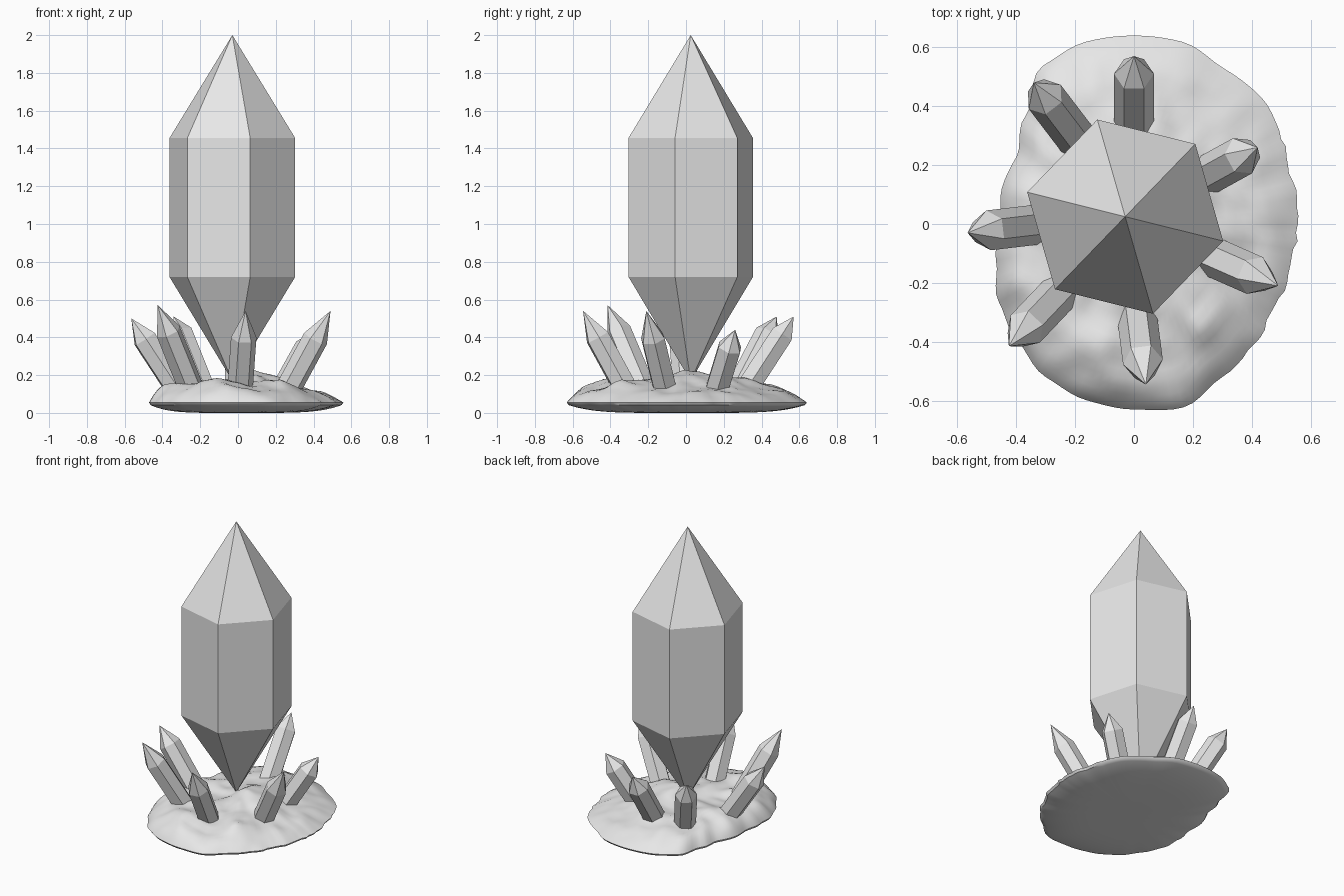
import bpy, bmesh, math, random
from mathutils import Vector, noise

random.seed(4)
cube = bpy.data.objects.get("Cube")
if cube:
    bpy.data.objects.remove(cube)

grey = bpy.data.materials.new("stone_grey")
grey.use_nodes = True
grey.diffuse_color = (0.8, 0.8, 0.8, 1)
grey.node_tree.nodes["Principled BSDF"].inputs["Base Color"].default_value = (0.8, 0.8, 0.8, 1)


def finish(name, bm):
    bmesh.ops.recalc_face_normals(bm, faces=bm.faces)
    mesh = bpy.data.meshes.new(name)
    bm.to_mesh(mesh)
    bm.free()
    mesh.materials.append(grey)
    obj = bpy.data.objects.new(name, mesh)
    bpy.context.collection.objects.link(obj)
    return obj


def bridge(bm, a, b):
    for i in range(len(a)):
        j = (i + 1) % len(a)
        bm.faces.new((a[i], a[j], b[j], b[i]))


def fan(bm, ring, apex):
    for i in range(len(ring)):
        bm.faces.new((ring[i], ring[(i + 1) % len(ring)], apex))


def crystal(name, base, tip, radius, point_low, point_high, turn):
    """Six-sided crystal along base -> tip; point lengths are along the axis."""
    base, tip = Vector(base), Vector(tip)
    axis = (tip - base).normalized()
    side = axis.cross(Vector((0, 1, 0)) if abs(axis.z) > 0.999 else Vector((0, 0, 1))).normalized()
    if abs(axis.z) > 0.999:
        side = Vector((1, 0, 0))
    up = axis.cross(side)
    bm = bmesh.new()

    def ring(centre):
        angles = [turn + k * math.pi / 3 for k in range(6)]
        return [bm.verts.new(centre + radius * (side * math.cos(a) + up * math.sin(a))) for a in angles]

    low, high = ring(base + axis * point_low), ring(tip - axis * point_high)
    bridge(bm, low, high)
    fan(bm, high, bm.verts.new(tip))
    if point_low:
        fan(bm, low, bm.verts.new(base))
    else:
        bm.faces.new(low)
    return finish(name, bm)


# Large double-pointed crystal
crystal("main_crystal", (-0.03, 0.025, 0.17), (-0.03, 0.025, 2.0), 0.343, 0.55, 0.545, math.radians(-14))

# Ring of small leaning crystals: base, tip, point length
small = {
    "back": ((0, 0.31, 0.11), (0, 0.57, 0.51), 0.11),
    "back_right": ((-0.18, 0.27, 0.11), (-0.34, 0.48, 0.51), 0.11),
    "right": ((-0.31, 0, 0.11), (-0.565, -0.03, 0.5), 0.13),
    "front_right": ((-0.24, -0.22, 0.11), (-0.425, -0.415, 0.57), 0.16),
    "front": ((0.01, -0.31, 0.11), (0.04, -0.545, 0.54), 0.16),
    "front_left": ((0.24, -0.1, 0.08), (0.49, -0.21, 0.54), 0.17),
    "back_left": ((0.22, 0.15, 0.08), (0.42, 0.26, 0.44), 0.11),
}
for name, (base, tip, point) in small.items():
    crystal(name + "_crystal", base, tip, 0.068, 0, point, 0)

# Rock base: uneven outline given as radii at equal angles
outline = [.56, .565, .585, .61, .61, .64, .64, .64, .62, .52, .46, .465,
           .45, .485, .53, .56, .6, .62, .63, .645, .6, .58, .565, .56]
SEG, RINGS = 120, 18


def outline_radius(angle):
    t = angle / math.tau * len(outline)
    i, f = int(t), t - int(t)
    f = f * f * (3 - 2 * f)
    n = len(outline)
    return outline[i % n] * (1 - f) + outline[(i + 1) % n] * f


def top_height(x, y, s):
    # Thick rounded rim at front right, thin tapered rim at back left
    lean = max(0, min(1, 0.5 + x - 0.4 * y * -1))
    power = 10 - 7 * lean
    p = Vector((x, y, 0))
    lumps = noise.noise(p * 4.5) * 0.04 + noise.noise(p * 11) * 0.02
    hump = 0.05 * math.exp(-((x - 0.08) ** 2 + y * y) / 0.04)
    return 0.055 + (1 - s ** power) * (0.1 + lumps + hump)


bm = bmesh.new()
radii = []
for k in range(SEG):
    a = k / SEG * math.tau
    chipped = math.cos(a + 0.15) > 0.75
    radii.append(outline_radius(a) - (random.uniform(0, 0.015) if chipped else 0))


def rock_ring(s, height):
    ring = []
    for k, r in enumerate(radii):
        a = k / SEG * math.tau
        x, y = r * s * math.cos(a), r * s * math.sin(a)
        ring.append(bm.verts.new((x, y, height(x, y, s))))
    return ring


def bottom_height(x, y, s):
    return 0.045 * s ** 5


rim = rock_ring(1, top_height)
for height, centre in ((top_height, top_height(0, 0, 0)), (bottom_height, 0)):
    previous = rim
    for i in range(RINGS - 1, 0, -1):
        ring = rock_ring(1 - (1 - i / RINGS) ** 1.4, height)
        bridge(bm, previous, ring)
        previous = ring
    fan(bm, previous, bm.verts.new((0, 0, centre)))
rock = finish("rock_base", bm)
bpy.ops.object.select_all(action="DESELECT")
rock.select_set(True)
bpy.context.view_layer.objects.active = rock
bpy.ops.object.shade_smooth_by_angle(angle=math.radians(35))
